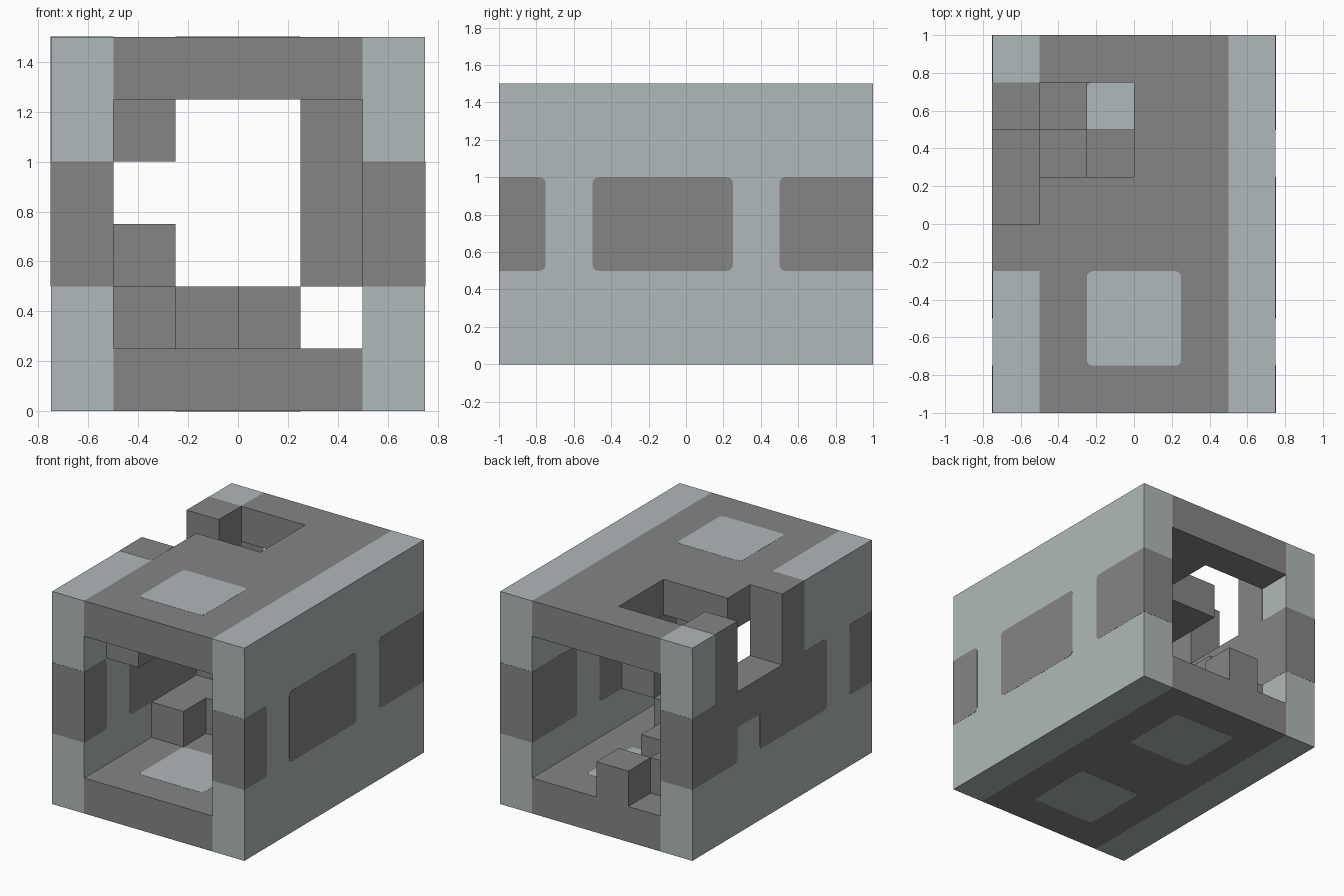
import bpy
import bmesh

if "Cube" in bpy.data.objects:
    bpy.data.objects.remove(bpy.data.objects["Cube"], do_unlink=True)


def material(name, color):
    mat = bpy.data.materials.new(name)
    mat.use_nodes = True
    mat.diffuse_color = color
    mat.node_tree.nodes["Principled BSDF"].inputs["Base Color"].default_value = color
    return mat


light = material("pale grey", (0.434, 0.484, 0.487, 1))
dark = material("dark grey", (0.235, 0.235, 0.235, 1))
SKIN = 0.001  # inlays stand this far proud of the surface


def box(name, mat, x, y, z, round_axis=None):
    """Box from three (low, high) ranges; optionally rounds edges along one axis."""
    spans = (x, y, z)
    bm = bmesh.new()
    bmesh.ops.create_cube(bm, size=1)
    for v in bm.verts:
        v.co = [lo + (c + 0.5) * (hi - lo) for c, (lo, hi) in zip(v.co, spans)]
    if round_axis is not None:
        edges = []
        for e in bm.edges:
            a, b = (v.co for v in e.verts)
            if abs((a - b)[round_axis]) > 0.01 and abs(a.y) < 0.99:
                edges.append(e)
        bmesh.ops.bevel(bm, geom=edges, offset=0.03, segments=3,
                        profile=0.5, affect="EDGES")
    mesh = bpy.data.meshes.new(name)
    bm.to_mesh(mesh)
    bm.free()
    mesh.materials.append(mat)
    obj = bpy.data.objects.new(name, mesh)
    bpy.context.collection.objects.link(obj)
    return obj


def cut(obj, x, y, z):
    """Cuts a box-shaped opening, then drops the cutter."""
    cutter = box("cutter", dark, x, y, z)
    cutter.hide_render = True
    mod = obj.modifiers.new("opening", "BOOLEAN")
    mod.operation = "DIFFERENCE"
    mod.solver = "EXACT"
    mod.object = cutter
    bpy.context.view_layer.objects.active = obj
    bpy.ops.object.modifier_apply(modifier=mod.name)
    bpy.data.objects.remove(cutter, do_unlink=True)


def grow(lo, hi):
    return (lo - SKIN, hi + SKIN)


# Side walls with a broken dark band running through them
walls = {"left": (0.5, 0.75), "right": (-0.75, -0.5)}
for side, x in walls.items():
    wall = box(side + "_wall", light, x, (-1, 1), (0, 1.5))
    if side == "right":
        cut(wall, (-0.9, -0.4), (0, 0.5), (1, 1.7))
    bands = {"front": (-1 - SKIN, -0.75), "middle": (-0.5, 0.25), "back": (0.5, 1 + SKIN)}
    for place, y in bands.items():
        box(f"{side}_{place}_band", dark, grow(*x), y, (0.5, 1), 0)

# Dark upper section of the right wall, around the notch
panel = box("right_upper_panel", dark, grow(-0.75, -0.5), (-0.25, 0.75), (0.75, 1.5 + SKIN))
cut(panel, (-0.9, -0.4), (SKIN, 0.5 - SKIN), (1 + SKIN, 1.7))

# Floor and roof, the roof with a square hole
box("floor", dark, (-0.5, 0.5), (-1, 1), (0, 0.25))
roof = box("roof", dark, (-0.5, 0.5), (-1, 1), (1.25, 1.5))
cut(roof, (-0.5 - SKIN, 0), (0.25, 0.75), (1.1, 1.7))

# Pale rounded inlays
front, back = (-0.75, -0.25), (0.25, 0.75)
inlays = [("floor_front_inlay", front, (0, 0.25)),
          ("floor_back_inlay", back, (0, 0.25)),
          ("roof_front_inlay", front, (1.25, 1.5))]
for name, y, z in inlays:
    box(name, light, (-0.25, 0.25), y, grow(*z), 2)

# Loose blocks inside the tunnel
blocks = [
    ("ceiling_block", (-0.5, -0.25), (-0.75, -0.5), (1, 1.25)),
    ("long_floor_block", (-0.5, -0.25), (-0.25, 0.75), (0.25, 0.5)),
    ("raised_block", (-0.5, -0.25), (0.25, 0.5), (0.5, 0.75)),
    ("centre_floor_block", (-0.25, 0), (0, 0.5), (0.25, 0.5)),
    ("side_floor_block", (0, 0.25), (-0.25, 0), (0.25, 0.5)),
    ("back_floor_block", (-0.25, 0), (0.75, 1), (0.25, 0.5)),
    ("wall_column", (0.25, 0.5), (-0.25, 0), (0.5, 1.25)),
]
for name, x, y, z in blocks:
    box(name, dark, x, y, z)
